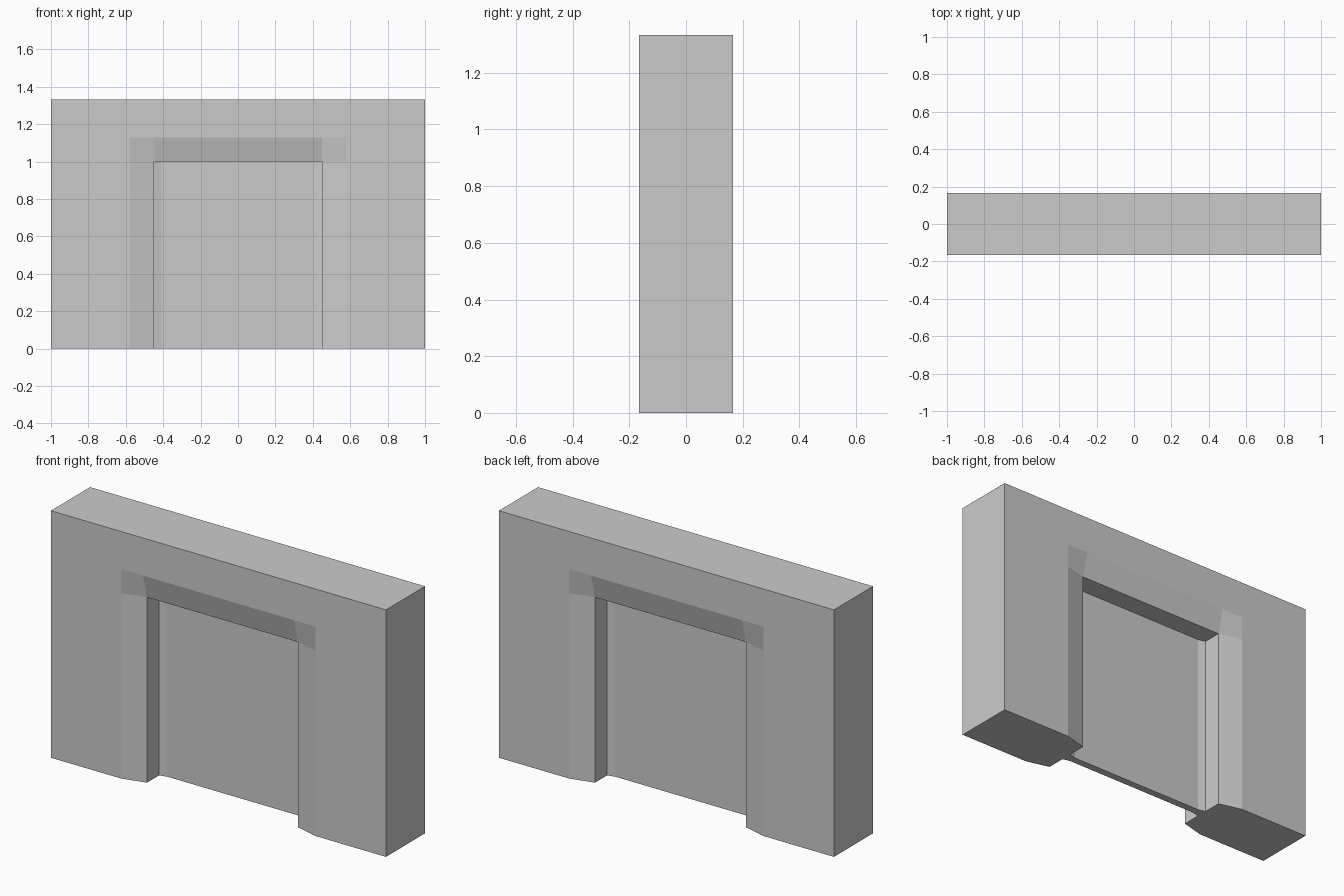
import bpy, bmesh
from mathutils import Matrix

if "Cube" in bpy.data.objects:
    bpy.data.objects.remove(bpy.data.objects["Cube"])

# Key dimensions
W, D, H = 1.0, 0.1667, 1.333        # wall half width, half depth, height
OX, OZ = 0.45, 1.0                  # opening half width and height
BX, BZ = 0.58, 1.13                 # outer edge of the splayed surround
SY, JY, PY = 0.133, 0.03, 0.02      # splay end, jamb end, panel half thickness
PX = 0.41                           # start of the panel's tapered edge


def mirrored_object(name, faces):
    """Build the front-left quarter and mirror it across x and y."""
    bm = bmesh.new()
    for pts in faces:
        bm.faces.new([bm.verts.new((-x, -y, z)) for x, y, z in pts])
    bmesh.ops.remove_doubles(bm, verts=bm.verts, dist=1e-4)
    for axis in 'XY':
        bmesh.ops.mirror(bm, geom=bm.verts[:] + bm.edges[:] + bm.faces[:],
                         matrix=Matrix.Identity(4), merge_dist=1e-4, axis=axis)
    bmesh.ops.remove_doubles(bm, verts=bm.verts, dist=1e-4)
    bmesh.ops.recalc_face_normals(bm, faces=bm.faces[:])
    mesh = bpy.data.meshes.new(name)
    bm.to_mesh(mesh)
    bm.free()
    obj = bpy.data.objects.new(name, mesh)
    bpy.context.collection.objects.link(obj)
    return obj


# Shared corners of the surround
base_out, base_in = (BX, D, 0), (OX, SY, 0)
side_top, corner, top_side = (BX, D, OZ), (BX, D, BZ), (OX, D, BZ)
head_in, head_mid, face_mid = (OX, SY, OZ), (0, SY, OZ), (0, D, BZ)
jamb_low, jamb_high = (OX, JY, 0), (OX, JY, OZ)
panel_low, panel_high = (PX, PY, 0), (PX, PY, OZ)

# Wall with splayed doorway
mirrored_object("doorway_wall", [
    [(W, D, 0), base_out, side_top, corner, (W, D, H)],            # front, side
    [corner, top_side, face_mid, (0, D, H), (W, D, H)],            # front, over door
    [base_out, base_in, head_in, side_top],                        # side splay
    [side_top, head_in, top_side, corner],                         # corner splay
    [top_side, head_in, head_mid, face_mid],                       # top splay
    [base_in, jamb_low, jamb_high, head_in],                       # jamb
    [head_in, jamb_high, panel_high, (0, PY, OZ), head_mid],       # soffit
    [(W, D, 0), (W, D, H), (W, 0, H), (W, 0, 0)],                  # end
    [(W, D, H), (0, D, H), (0, 0, H), (W, 0, H)],                  # top
    [(W, D, 0), (W, 0, 0), (OX, 0, 0), jamb_low, base_in, base_out],  # underside
])

# Door panel with tapered side edges
mirrored_object("door_panel", [
    [jamb_low, panel_low, panel_high, jamb_high],
    [panel_low, (0, PY, 0), (0, PY, OZ), panel_high],
    [jamb_low, (OX, 0, 0), (0, 0, 0), (0, PY, 0), panel_low],
])
